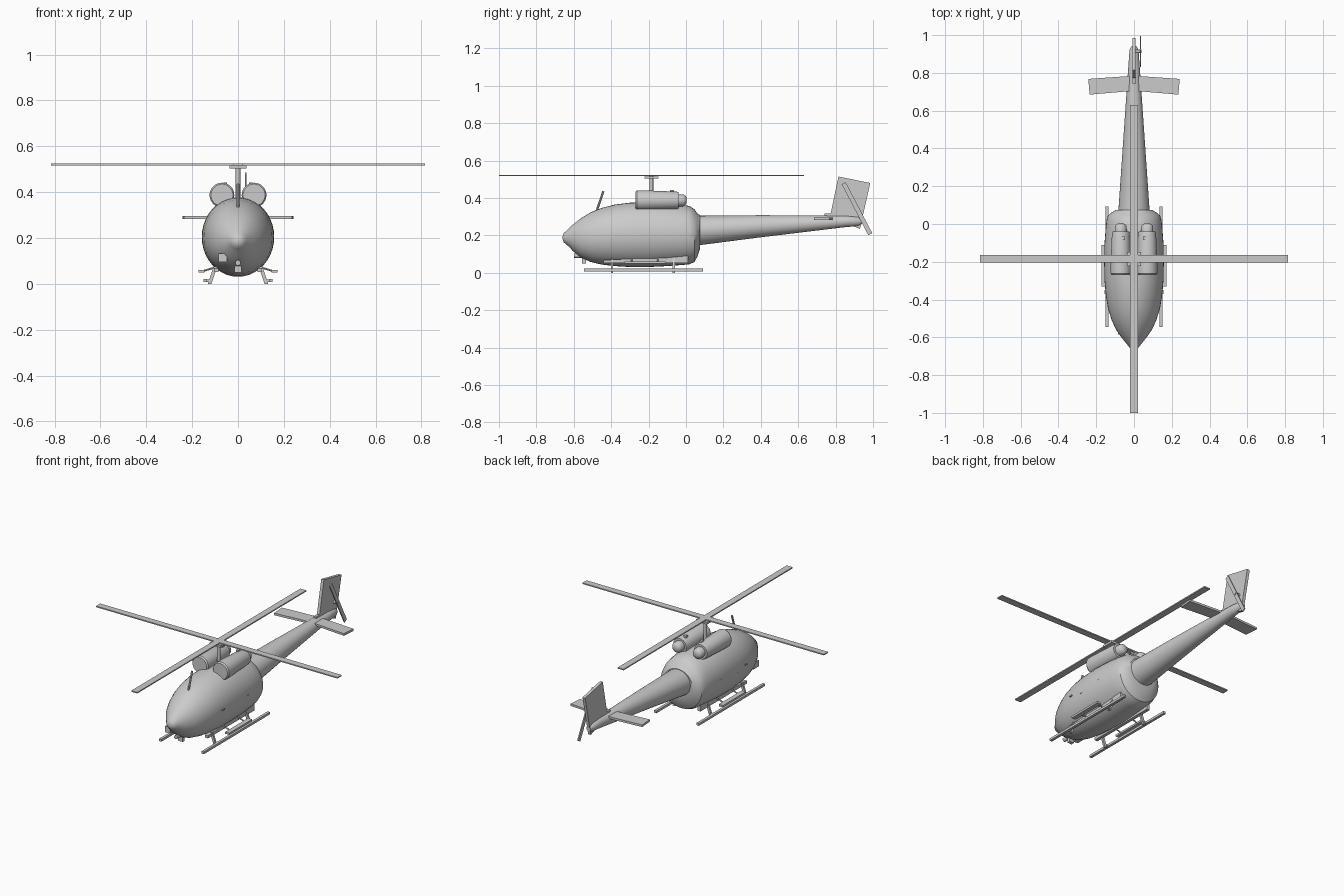
import bpy, bmesh, math
from mathutils import Vector

if "Cube" in bpy.data.objects:
    bpy.data.objects.remove(bpy.data.objects["Cube"])


def finish(name, bm, smooth=False):
    bmesh.ops.recalc_face_normals(bm, faces=bm.faces)
    me = bpy.data.meshes.new(name)
    bm.to_mesh(me)
    bm.free()
    ob = bpy.data.objects.new(name, me)
    bpy.context.collection.objects.link(ob)
    if smooth:
        bpy.ops.object.select_all(action='DESELECT')
        ob.select_set(True)
        bpy.context.view_layer.objects.active = ob
        bpy.ops.object.shade_smooth_by_angle(angle=math.radians(35))
    return ob


def loft(name, stations, cx=0.0, n=32):
    """Elliptical sections along y: (y, bottom z, top z, half width)."""
    bm = bmesh.new()
    rings = []
    for y, zb, zt, w in stations:
        zc, h = (zb + zt) / 2, (zt - zb) / 2
        rings.append([bm.verts.new((cx + w * math.cos(2 * math.pi * i / n), y,
                                    zc + h * math.sin(2 * math.pi * i / n))) for i in range(n)])
    for a, b in zip(rings, rings[1:]):
        for i in range(n):
            j = (i + 1) % n
            bm.faces.new((a[i], a[j], b[j], b[i]))
    bm.faces.new(rings[0])
    bm.faces.new(rings[-1])
    return finish(name, bm, True)


def box(name, lo, hi):
    bm = bmesh.new()
    bmesh.ops.create_cube(bm, size=1)
    for v in bm.verts:
        v.co = Vector([(lo[k] + hi[k]) / 2 + v.co[k] * (hi[k] - lo[k]) for k in range(3)])
    return finish(name, bm)


def slab(name, outline, offset):
    """Flat polygon extruded by an offset vector."""
    bm = bmesh.new()
    a = [bm.verts.new(p) for p in outline]
    b = [bm.verts.new(Vector(p) + Vector(offset)) for p in outline]
    bm.faces.new(a)
    bm.faces.new(b)
    for i in range(len(a)):
        j = (i + 1) % len(a)
        bm.faces.new((a[i], a[j], b[j], b[i]))
    return finish(name, bm)


def rod(name, p, q, r, n=12):
    p, q = Vector(p), Vector(q)
    bm = bmesh.new()
    bmesh.ops.create_cone(bm, cap_ends=True, segments=n, radius1=r, radius2=r, depth=(q - p).length)
    ob = finish(name, bm, True)
    ob.location = (p + q) / 2
    ob.rotation_euler = (q - p).to_track_quat('Z', 'Y').to_euler()
    return ob


# Fuselage with rounded nose
loft("fuselage", [
    (-0.66, .180, .195, .008), (-0.654, .163, .212, .024), (-0.64, .152, .224, .035),
    (-0.625, .138, .240, .047), (-0.60, .112, .262, .067), (-0.56, .080, .293, .095),
    (-0.51, .058, .323, .118), (-0.45, .044, .347, .137), (-0.38, .036, .365, .149),
    (-0.30, .031, .375, .156), (-0.20, .031, .378, .158), (-0.10, .036, .373, .156),
    (-0.02, .042, .364, .150), (0.02, .046, .357, .145), (0.045, .058, .340, .138),
    (0.06, .085, .318, .120), (0.075, .130, .308, .096)], n=40)

# Tail boom with rounded end
loft("tail_boom", [(0.05, .145, .305, .084), (0.40, .190, .308, .060), (0.85, .244, .306, .029),
                   (0.92, .250, .300, .024), (0.94, .260, .290, .014)])

# Tail fin, stabilizer
slab("tail_fin", [(-.009, .77, .30), (-.009, .815, .515), (-.009, .985, .48), (-.009, .93, .235)],
     (.018, 0, 0))
for s, side in ((-1, "left"), (1, "right")):
    slab("stabilizer_" + side, [(0, .705, .283), (s * .235, .685, .283), (s * .242, .768, .283),
                                (0, .785, .283)], (0, 0, .013))

# Tail rotor and its shaft
d = Vector((0, .142, -.272))
side_vec = Vector((0, .272, .142)).normalized() * .012
mid = Vector((.031, .914, .343))
slab("tail_rotor", [mid - d * .5 - side_vec, mid - d * .5 + side_vec,
                    mid + d * .5 + side_vec, mid + d * .5 - side_vec], (.007, 0, 0))
rod("tail_rotor_shaft", (0, .914, .343), (.041, .914, .343), .009)
box("boom_fairing", (-.009, .74, .30), (.009, .80, .316))

# Main rotor
box("rotor_blades_lateral", (-.815, -.205, .517), (.815, -.165, .524))
box("rotor_blades_fore_aft", (-.02, -1, .517), (.02, .63, .524))
box("rotor_hub", (-.037, -.222, .503), (.037, -.148, .516))
rod("rotor_mast", (0, -.185, .35), (0, -.185, .52), .010, 16)

# Engine pods with exhausts
for s, side in ((-1, "left"), (1, "right")):
    prof = [(-.27, .048), (-.262, .054), (-.23, .054), (-.05, .047), (-.04, .044),
            (-.04, .032), (-.012, .031), (-.002, .024), (.004, .012)]
    loft("engine_" + side, [(y, .387 - r, .387 + r, r) for y, r in prof], s * .07)
    box("engine_cap_" + side, (s * .055 - .008, -.085, .42), (s * .055 + .008, -.065, .442))

# Skids, legs, steps
for s, side in ((-1, "left"), (1, "right")):
    box("skid_" + side, (s * .143 - .008, -.545, .008), (s * .143 + .008, .092, .022))
    for y, end in ((-.395, "front"), (-.065, "rear")):
        slab(f"{end}_leg_{side}", [(s * .09, y - .006, .075), (s * .107, y - .006, .075),
                                   (s * .132, y - .006, 0), (s * .116, y - .006, 0)], (0, .012, 0))
        box(f"{end}_skid_clamp_{side}", (s * .131 - .012, y - .008, .009),
            (s * .131 + .012, y + .008, .019))
    box("step_" + side, (s * .159 - .014, -.33, .049), (s * .159 + .014, -.11, .061))
    for y in (-.29, -.15):
        rod("step_bracket_" + side, (s * .09, y, .075), (s * .155, y, .055), .004, 8)
    slab("lower_rail_" + side, [(s * .085, -.44, .052), (s * .085, .01, .052),
                                (s * .085, .01, .09), (s * .085, -.44, .068)], (s * .02, 0, 0))
    # Door handles and hinges
    for y, z in ((-.36, .21), (-.27, .19), (-.12, .21)):
        box("door_handle_" + side, (s * .151 - .006, y - .01, z - .003),
            (s * .151 + .006, y + .01, z + .003))

# Nose sensor, belly lamp, roof wire cutter
box("nose_sensor", (-.084, -.585, .096), (-.048, -.53, .132))
rod("nose_lamp", (0, -.60, .092), (0, -.55, .092), .012)
box("belly_antenna", (-.015, -.555, .05), (.015, -.535, .09))
rod("wire_cutter", (0, -.478, .33), (0, -.442, .436), .006, 8)
